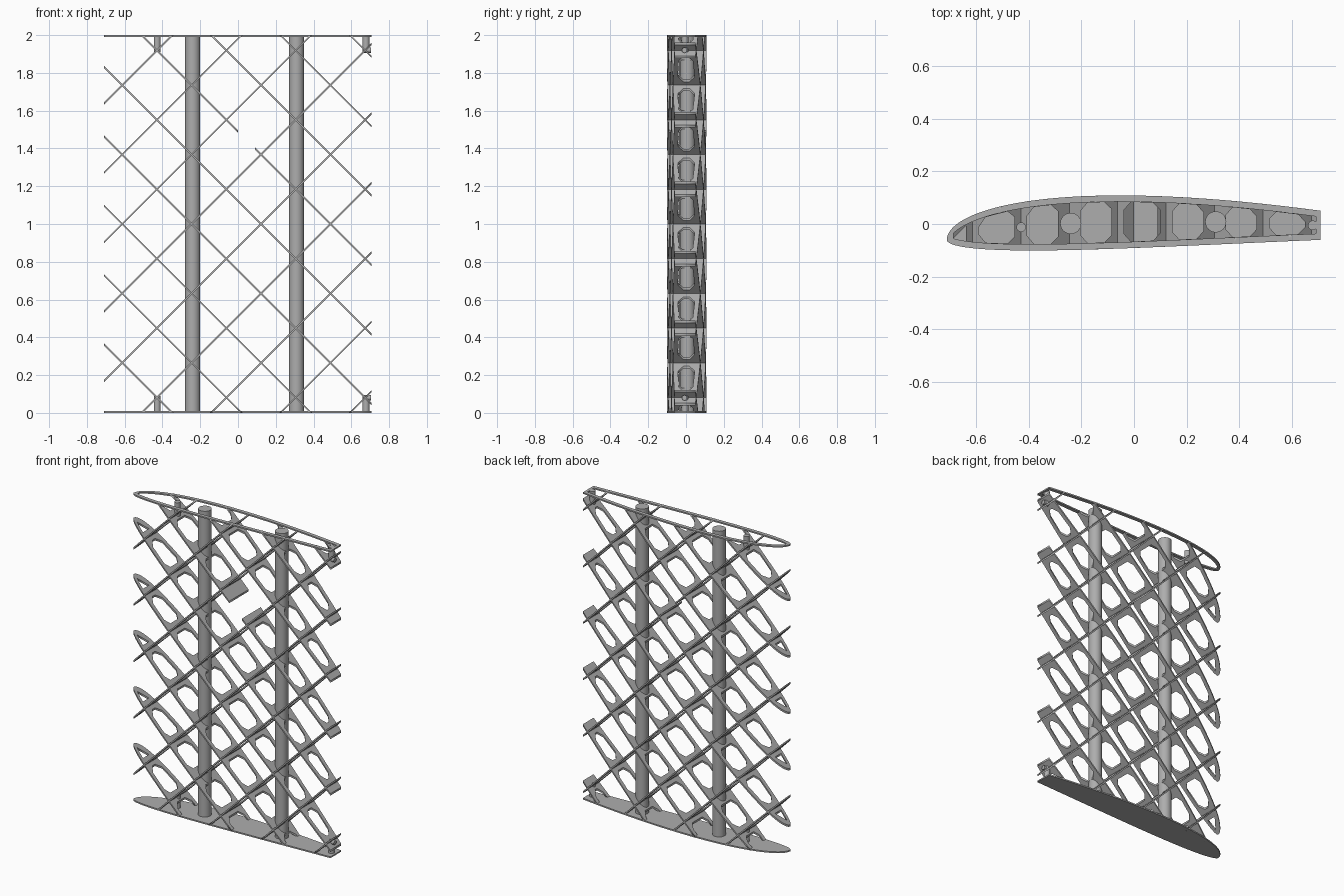
import bpy
import bmesh
import math
from mathutils import Vector

if "Cube" in bpy.data.objects:
    bpy.data.objects.remove(bpy.data.objects["Cube"])

grey = bpy.data.materials.new("mid grey")
grey.use_nodes = True
colour = (0.42, 0.42, 0.42, 1)
grey.diffuse_color = colour
grey.node_tree.nodes["Principled BSDF"].inputs["Base Color"].default_value = colour

NOSE, TAIL, CHORD = -0.71, 0.708, 1.42
HEIGHT, SHEET = 2.0, 0.009
PITCH = 0.3675                    # height between parallel ribs
CELL = PITCH / 2                  # distance between rib crossings
NODE = 0.122                      # a crossing at mid height
SPAR_NODES = (-2, 1)


# Aerofoil profile
def bump(x, a, b):
    u = max(0, (x - NOSE) / CHORD)
    return (a * math.sqrt(u) + b * u) * (1 - u)


def upper(x):
    return -0.06 + 0.11 * (x - NOSE) / CHORD + bump(x, 0.368, -0.068)


def lower(x):
    return -0.06 - bump(x, 0.155, -0.095)


def outline(a, b, inset=0.0, steps=40):
    ra, rb = math.sqrt((a - NOSE) / CHORD), math.sqrt((b - NOSE) / CHORD)
    xs = [NOSE + CHORD * (ra + (rb - ra) * i / steps) ** 2 for i in range(steps + 1)]
    top = [(x, upper(x) - inset) for x in xs]
    bottom = [(x, lower(x) + inset) for x in reversed(xs)]
    if a <= NOSE:
        bottom.pop()
    return top + bottom


# Chamfered lightening hole between two crossings
def window(n):
    a, b = NODE + n * CELL, NODE + (n + 1) * CELL
    a += 0.043 if n in SPAR_NODES else 0.024
    b -= 0.043 if n + 1 in SPAR_NODES else 0.024
    cut, edge = 0.026, 0.025
    pts = []
    for x, drop in ((a, 0.03), (a + cut, 0), (b - cut, 0), (b, 0.026)):
        pts.append((x, upper(x) - edge - drop, lower(x) + edge + drop))
    return [(x, t) for x, t, _ in pts] + [(x, l) for x, _, l in reversed(pts)]


def finish(name, mesh):
    mesh.materials.clear()
    mesh.materials.append(grey)
    ob = bpy.data.objects.new(name, mesh)
    bpy.context.collection.objects.link(ob)
    return ob


# Thin sheet from flat loops, with holes
def sheet_mesh(loops):
    curve = bpy.data.curves.new("sheet", "CURVE")
    curve.dimensions = "2D"
    curve.fill_mode = "BOTH"
    curve.extrude = SHEET / 2
    for pts in loops:
        s = curve.splines.new("POLY")
        s.points.add(len(pts) - 1)
        for p, (x, y) in zip(s.points, pts):
            p.co = (x, y, 0, 1)
        s.use_cyclic_u = True
    ob = bpy.data.objects.new("sheet", curve)
    bpy.context.collection.objects.link(ob)
    bpy.context.view_layer.update()
    mesh = bpy.data.meshes.new_from_object(
        ob.evaluated_get(bpy.context.evaluated_depsgraph_get()))
    bpy.data.objects.remove(ob)
    return mesh


# Place a sheet at a height, sloped along x and trimmed to the end plates
def sheet(name, loops, z, slope=0):
    mesh = sheet_mesh(loops)
    bm = bmesh.new()
    bm.from_mesh(mesh)
    bmesh.ops.remove_doubles(bm, verts=bm.verts, dist=1e-5)
    for v in bm.verts:
        v.co.z = v.co.z * (1.4 if slope else 1) + z + slope * (v.co.x - NODE)
    for level, side in ((0, -1), (HEIGHT, 1)):
        bmesh.ops.bisect_plane(bm, geom=bm.verts[:] + bm.edges[:] + bm.faces[:],
                               plane_co=Vector((0, 0, level)),
                               plane_no=Vector((0, 0, side)), clear_outer=True)
    bmesh.ops.holes_fill(bm, edges=[e for e in bm.edges if e.is_boundary], sides=0)
    bmesh.ops.recalc_face_normals(bm, faces=bm.faces)
    bm.to_mesh(mesh)
    empty = not bm.faces
    bm.free()
    if empty:
        bpy.data.meshes.remove(mesh)
    else:
        finish(name, mesh)


# Diagonal ribs in both directions
nose_hole = [(-0.688, -0.058), (-0.637, -0.006), (-0.637, -0.068)]
for slope, label in ((1, "rising_rib"), (-1, "falling_rib")):
    for k in range(-5, 6):
        broken = slope == -1 and k == 1       # this rib has one open bay
        spans = [(NOSE, 0.0), (0.09, TAIL)] if broken else [(NOSE, TAIL)]
        loops = [outline(a, b) for a, b in spans] + [nose_hole]
        loops += [window(n) for n in range(-4, 3) if not (broken and n == -1)]
        sheet(label, loops, 1 + k * PITCH, slope)

# Solid bottom plate and open top ring
sheet("bottom_plate", [outline(NOSE, TAIL)], SHEET / 2)
sheet("top_ring", [outline(NOSE, TAIL), outline(-0.685, 0.69, 0.024)],
      HEIGHT - SHEET / 2)


# Tubes and pins
def rod(name, x, y, z, radius, length, along_x=False):
    bpy.ops.mesh.primitive_cylinder_add(
        vertices=32, radius=radius, depth=length, location=(x, y, z),
        rotation=(0, math.pi / 2 if along_x else 0, 0))
    ob = bpy.context.object
    ob.name = name
    ob.data.materials.append(grey)
    bpy.ops.object.shade_smooth_by_angle()


rod("front_spar", -0.24, 0.002, 1, 0.04, HEIGHT)
rod("rear_spar", 0.31, 0.008, 1, 0.04, HEIGHT)
for z in (0.045, HEIGHT - 0.045):
    rod("nose_pin", -0.428, -0.012, z, 0.018, 0.09)
    rod("tail_pin", 0.678, -0.005, z, 0.018, 0.09)
for z in (0.08, HEIGHT - 0.08):
    rod("tail_cross_pin", 0.685, -0.008, z, 0.014, 0.04, True)
